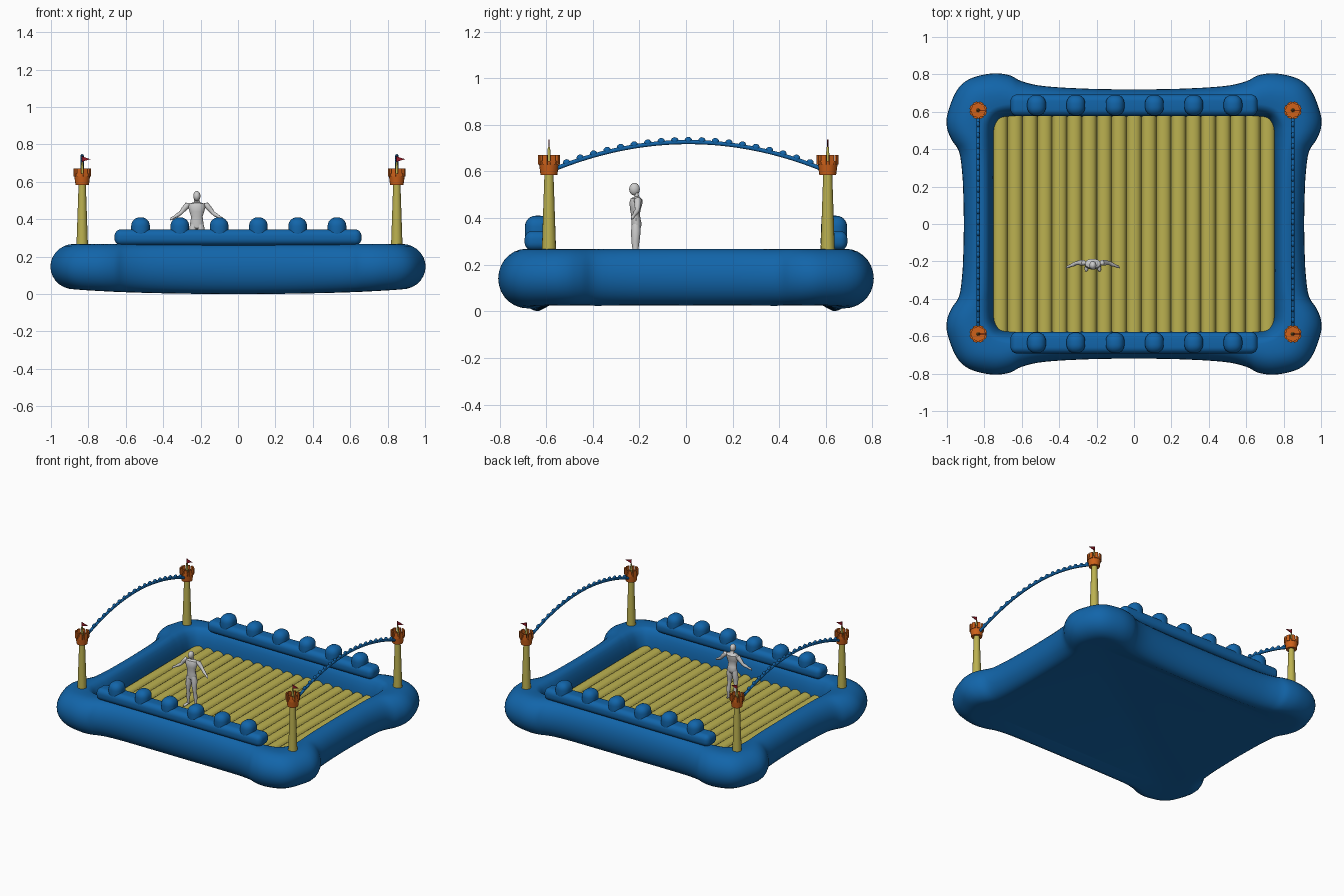
import bpy, bmesh, math
from mathutils import Vector, Matrix

if "Cube" in bpy.data.objects:
    bpy.data.objects.remove(bpy.data.objects["Cube"])


def mat(name, c):
    m = bpy.data.materials.new(name)
    m.diffuse_color = (*c, 1)
    m.use_nodes = True
    m.node_tree.nodes["Principled BSDF"].inputs["Base Color"].default_value = m.diffuse_color
    return m


BLUE = mat("blue", (0.006, 0.13, 0.40))
YELLOW = mat("yellow", (0.50, 0.44, 0.08))
ORANGE = mat("orange", (0.62, 0.12, 0.01))
RED = mat("red", (0.30, 0.01, 0.02))


def finish(name, bm, m=None, angle=40):
    bmesh.ops.recalc_face_normals(bm, faces=bm.faces)
    me = bpy.data.meshes.new(name)
    bm.to_mesh(me)
    bm.free()
    ob = bpy.data.objects.new(name, me)
    bpy.context.collection.objects.link(ob)
    if m:
        me.materials.append(m)
    if angle:
        bpy.ops.object.select_all(action='DESELECT')
        ob.select_set(True)
        bpy.context.view_layer.objects.active = ob
        bpy.ops.object.shade_smooth_by_angle(angle=math.radians(angle))
    return ob


def bridge(bm, a, b):
    n = len(a)
    for i in range(n):
        bm.faces.new((a[i], a[(i + 1) % n], b[(i + 1) % n], b[i]))


def tube(name, pts, m=None, n=12, flat=1.0):
    """Tube through points (x, y, z, radius); flat squashes its depth."""
    bm = bmesh.new()
    P = [Vector(p[:3]) for p in pts]
    rings = []
    for i, p in enumerate(P):
        d = (P[min(i + 1, len(P) - 1)] - P[max(i - 1, 0)]).normalized()
        u = Vector((1, 0, 0))
        u = (u - u.dot(d) * d).normalized()
        v = d.cross(u)
        r = pts[i][3]
        rings.append([bm.verts.new(p + r * (u * math.cos(t) + v * flat * math.sin(t)))
                      for t in (2 * math.pi * k / n for k in range(n))])
    for a, b in zip(rings, rings[1:]):
        bridge(bm, a, b)
    bm.faces.new(rings[0])
    bm.faces.new(rings[-1])
    return finish(name, bm, m)


def add_box(bm, centre, size, bevel=0, rot=0):
    M = Matrix.Translation(centre) @ Matrix.Rotation(rot, 4, 'Z') @ Matrix.Diagonal((*size, 1))
    vs = bmesh.ops.create_cube(bm, size=1, matrix=M)['verts']
    if bevel:
        es = list({e for v in vs for e in v.link_edges})
        bmesh.ops.bevel(bm, geom=es, offset=bevel, segments=6, profile=0.5, affect='EDGES')


def add_ball(bm, c, r):
    M = Matrix.Translation(c) @ Matrix.Diagonal((*r, 1))
    bmesh.ops.create_uvsphere(bm, u_segments=16, v_segments=10, radius=1, matrix=M)


# Inflatable rim: paired outer / inner outline of one quadrant, mirrored round
quad = [(.91, 0, .75, 0), (.912, .13, .75, .13), (.918, .265, .75, .26), (.935, .385, .75, .37),
        (.975, .45, .75, .43), (1, .515, .75, .475), (.997, .59, .745, .52), (.95, .71, .725, .555),
        (.88, .775, .70, .57), (.76, .805, .66, .575), (.665, .795, .62, .575),
        (.60, .763, .57, .575), (.48, .737, .47, .575), (.24, .723, .24, .575), (0, .72, 0, .575)]
flipx = [Vector((-a, b, -c, d)) for a, b, c, d in reversed(quad)]
half = [Vector(q) for q in quad] + flipx[1:]
ctrl = half + [-q for q in half[1:-1]]
loop = []
N = len(ctrl)
for i in range(N):
    p0, p1, p2, p3 = (ctrl[(i + k) % N] for k in (-1, 0, 1, 2))
    for t in (0, .25, .5, .75):
        loop.append(.5 * (2 * p1 + (p2 - p0) * t + (2 * p0 - 5 * p1 + 4 * p2 - p3) * t * t
                          + (3 * p1 - p0 - 3 * p2 + p3) * t ** 3))

bm = bmesh.new()
TOP, FLOOR = 0.268, 0.11
rings = [[] for _ in range(23)]
for q in loop:
    P, Q = Vector((q[0], q[1])), Vector((q[2], q[3]))
    L = (Q - P).length
    d = (Q - P) / L
    R, r = min(.13, .6 * L), min(.07, .35 * L)
    zb = .025 - .025 * (1 - P.x ** 2) * min(1, abs(P.y) / .6) ** 2
    zc, h = (TOP + zb) / 2, (TOP - zb) / 2
    prof = [(Q, .03)]
    for k in range(15):
        a = math.pi * (k / 14 - .5)
        prof.append((P + d * R * (1 - math.cos(a)), zc + h * math.sin(a)))
    for k in range(7):
        a = math.pi / 2 * k / 6
        prof.append((Q - d * r * (1 - math.sin(a)), FLOOR + (TOP - FLOOR) * math.cos(a)))
    for ring, (xy, z) in zip(rings, prof):
        ring.append(bm.verts.new((xy.x, xy.y, z)))
for a, b in zip(rings, rings[1:]):
    bridge(bm, a, b)
bm.faces.new(rings[0])
finish("inflatable_rim", bm, BLUE, 60)

# Ribbed bouncing floor
bm = bmesh.new()
ribs, seg, w = 19, 10, .755
rows = []
for i in range(ribs * seg + 1):
    x = -w + 2 * w * i / (ribs * seg)
    z = .125 + .03 * math.sqrt(max(0, 1 - (2 * (i % seg) / seg - 1) ** 2))
    rows.append([bm.verts.new((x, y, z)) for y in (-.58, .58)])
for a, b in zip(rows, rows[1:]):
    bm.faces.new((a[0], b[0], b[1], a[1]))
finish("ribbed_floor", bm, YELLOW, 50)

# Front and back walls with rounded battlements
for name, s in (("front", -1), ("back", 1)):
    bm = bmesh.new()
    add_box(bm, (0, s * .635, .303), (1.32, .115, .085), .035)
    finish(name + "_wall", bm, BLUE, 60)
    for k in range(6):
        bm = bmesh.new()
        add_box(bm, (.004 + .21 * (k - 2.5), s * .635, .345), (.1, .112, .13), .046)
        finish(f"{name}_battlement_{k + 1}", bm, BLUE, 60)

# Corner towers with turrets and flags
CX, CY = .008, .01
for sx, side in ((-1, "left"), (1, "right")):
    x = CX + sx * .841
    for sy, end in ((-1, "front"), (1, "back")):
        y, tag = CY + sy * .598, f"{end}_{side}_"
        tube(tag + "tower", [(x, y, .25, .031), (x, y, .60, .019)], YELLOW, 16)
        bm = bmesh.new()
        bmesh.ops.create_cone(bm, cap_ends=True, segments=16, radius1=.036, radius2=.044,
                              depth=.06, matrix=Matrix.Translation((x, y, .614)))
        for k in range(8):
            a = 2 * math.pi * (k + .5) / 8
            add_box(bm, (x + .041 * math.cos(a), y + .041 * math.sin(a), .650),
                    (.011, .022, .042), 0, a)
        finish(tag + "turret", bm, ORANGE, 30)
        tube(tag + "spire", [(x, y, .64, .010), (x, y, .705, .005)], YELLOW, 10)
        tube(tag + "flagpole", [(x, y, .70, .003), (x, y, .737, .003)], RED, 8)
        bm = bmesh.new()
        tri = [(0, .708), (.045, .721), (0, .735)]
        f, b = ([bm.verts.new((x + p, y + o, z)) for p, z in tri] for o in (-.002, .002))
        bridge(bm, f, b)
        bm.faces.new(f)
        bm.faces.new(b)
        finish(tag + "flag", bm, RED, 0)

    # Arch between the two towers, with beads along its top
    arch_z = lambda t: .612 + .114 * (1 - t * t)
    pts = [(x, CY + .57 * t, arch_z(t), .0095) for t in (k / 20 - 1 for k in range(41))]
    tube(side + "_arch", pts, BLUE, 10)
    bm = bmesh.new()
    for k in range(-9, 10):
        t = k * .058 / .57
        add_ball(bm, (x, CY + .57 * t, arch_z(t) + .007), (.010, .016, .015))
    finish(side + "_arch_beads", bm, BLUE, 60)

# Standing mannequin for scale
MX, MY = -.22, -.215


def limb(name, pts, flat=1.0):
    tube(name, [(MX + a, MY + b, c, r) for a, b, c, r in pts], None, 14, flat)


limb("mannequin_torso", [(0, 0, .343, .012), (0, 0, .352, .030), (0, .003, .372, .037),
                         (0, 0, .395, .033), (0, -.002, .415, .031), (0, -.002, .44, .039),
                         (0, 0, .465, .046), (0, .004, .482, .042), (0, .004, .492, .016),
                         (0, .002, .51, .013)], .62)
bm = bmesh.new()
add_ball(bm, (MX, MY - .006, .524), (.019, .023, .027))
finish("mannequin_head", bm, None, 60)
for s, side in ((-1, "left"), (1, "right")):
    limb(f"mannequin_{side}_arm", [(s * .038, .006, .480, .008), (s * .050, .008, .476, .016),
                                   (s * .068, .008, .456, .014), (s * .088, .006, .432, .010),
                                   (s * .100, .000, .424, .011), (s * .120, -.008, .412, .007),
                                   (s * .134, -.014, .404, .008), (s * .142, -.019, .396, .003)])
    limb(f"mannequin_{side}_leg", [(s * .018, 0, .372, .018), (s * .021, 0, .345, .021),
                                   (s * .024, -.002, .30, .018), (s * .026, -.002, .262, .012),
                                   (s * .028, .004, .230, .0145), (s * .030, .004, .19, .009),
                                   (s * .031, .004, .160, .009)])
    limb(f"mannequin_{side}_foot", [(s * .031, .014, .163, .007), (s * .032, -.005, .165, .010),
                                    (s * .035, -.028, .160, .010), (s * .036, -.038, .157, .005)], .7)
